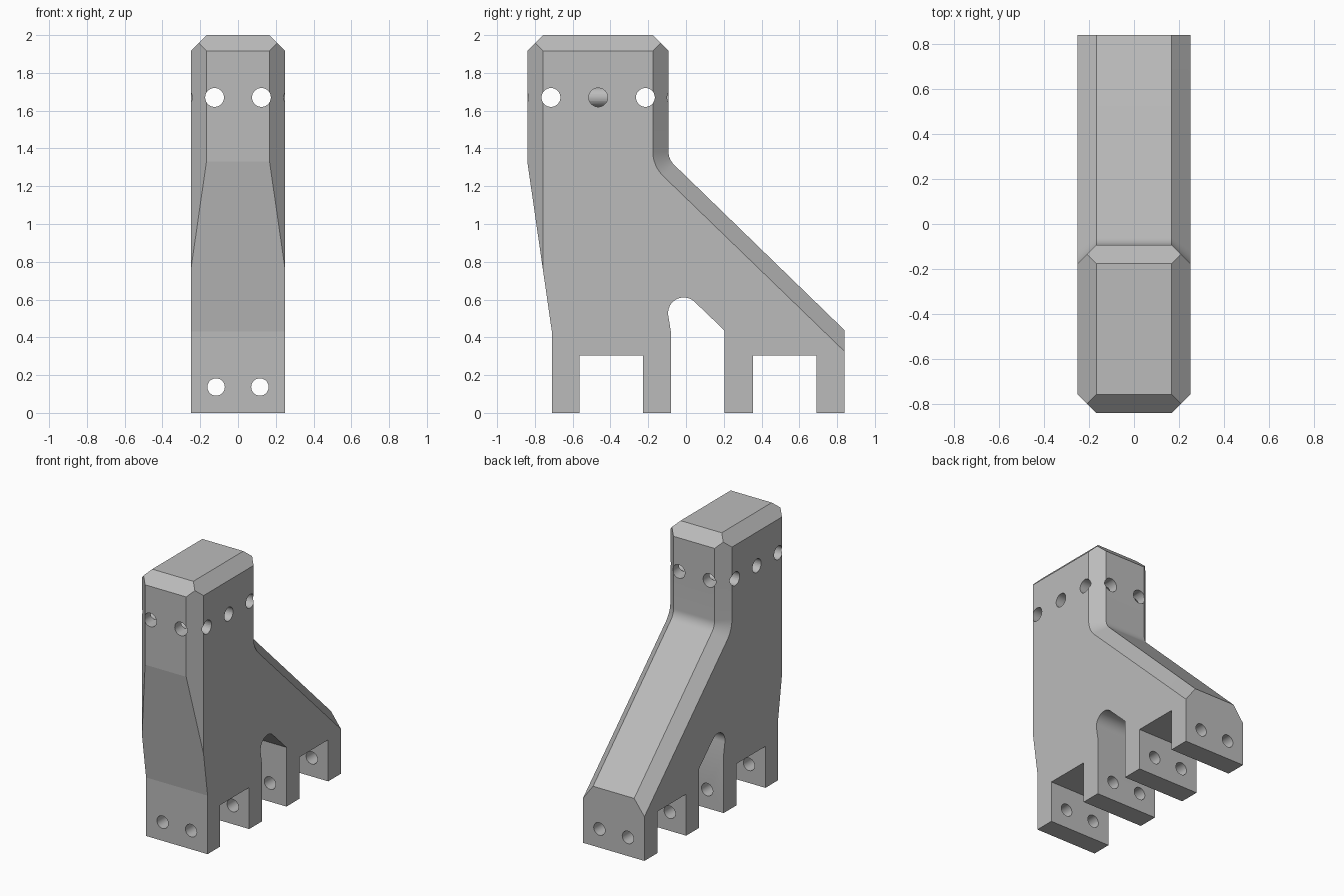
import bpy, bmesh, math
from mathutils import Matrix, Vector

old = bpy.data.objects.get("Cube")
if old:
    bpy.data.objects.remove(old)

HALF, CUT = 0.25, 0.083      # half width, chamfer size
FRONT, BACK, TOP = -0.84, -0.093, 2.0

grey = bpy.data.materials.new("light grey")
grey.use_nodes = True
colour = (0.5, 0.5, 0.5, 1)
grey.diffuse_color = colour
grey.node_tree.nodes["Principled BSDF"].inputs["Base Color"].default_value = colour


def arc(cy, cz, r, start, end, steps):
    angles = [math.radians(start + (end - start) * i / steps) for i in range(steps + 1)]
    return [(cy + r * math.cos(a), cz + r * math.sin(a)) for a in angles]


def side_profile(inset):
    """Side outline in y and z; the rear edge moves inwards by the inset."""
    rear = [(BACK - inset, TOP)]
    rear += arc(BACK + 0.1, 1.385, 0.1 + inset, 180, 226, 8)
    rear += [(0.84, 0.437 - inset * 1.35)]
    feet = [(0.84, 0), (0.69, 0), (0.69, 0.305), (0.355, 0.305), (0.355, 0),
            (0.205, 0), (0.205, 0.435)]
    arch = arc(-0.012, 0.528, 0.083, 46, 188, 16)
    front = [(-0.08, 0.43), (-0.08, 0), (-0.227, 0), (-0.227, 0.305),
             (-0.565, 0.305), (-0.565, 0), (-0.71, 0), (-0.71, 0.43),
             (FRONT, 1.33), (FRONT, TOP)]
    return rear + feet + arch + front


# Body: four cross-sections joined across the width
bm = bmesh.new()
sections = []
for x, inset in ((-HALF, CUT), (CUT - HALF, 0), (HALF - CUT, 0), (HALF, CUT)):
    sections.append([bm.verts.new((x, y, z)) for y, z in side_profile(inset)])
count = len(sections[0])
for a, b in zip(sections, sections[1:]):
    for i in range(count):
        j = (i + 1) % count
        bm.faces.new((a[i], a[j], b[j], b[i]))
bm.faces.new(sections[0])
bm.faces.new(sections[-1])
bmesh.ops.recalc_face_normals(bm, faces=bm.faces)

# Chamfers around the top and down the front corners
planes = [((s * HALF, 0, TOP - CUT), (s, 0, 1)) for s in (-1, 1)]
planes += [((0, FRONT, TOP - CUT), (0, -1, 1)), ((0, BACK, TOP - CUT), (0, 1, 1))]
planes += [((s * HALF, FRONT + CUT, 0), (s, -1, 0)) for s in (-1, 1)]
for point, normal in planes:
    cut = bmesh.ops.bisect_plane(bm, geom=bm.verts[:] + bm.edges[:] + bm.faces[:],
                                 plane_co=point, plane_no=Vector(normal).normalized(),
                                 clear_outer=True)
    rim = [e for e in cut["geom_cut"] if isinstance(e, bmesh.types.BMEdge) and e.is_boundary]
    bmesh.ops.contextual_create(bm, geom=rim)
bmesh.ops.recalc_face_normals(bm, faces=bm.faces)
bmesh.ops.dissolve_limit(bm, angle_limit=math.radians(0.5), verts=bm.verts, edges=bm.edges)

mesh = bpy.data.meshes.new("bracket_body")
bm.to_mesh(mesh)
bm.free()
mesh.materials.append(grey)
body = bpy.data.objects.new("bracket_body", mesh)
bpy.context.collection.objects.link(body)


def drill(name, centres, axis, radius):
    """Cut round holes right through the body along one axis."""
    turn = Matrix.Rotation(math.pi / 2, 4, "Y" if axis == "X" else "X")
    cutter_bm = bmesh.new()
    for centre in centres:
        bmesh.ops.create_cone(cutter_bm, cap_ends=True, segments=32, radius1=radius,
                              radius2=radius, depth=3, matrix=Matrix.Translation(centre) @ turn)
    cutter_mesh = bpy.data.meshes.new(name)
    cutter_bm.to_mesh(cutter_mesh)
    cutter_bm.free()
    cutter_mesh.materials.append(grey)
    cutter = bpy.data.objects.new(name, cutter_mesh)
    cutter.hide_render = True
    bpy.context.collection.objects.link(cutter)
    mod = body.modifiers.new(name, "BOOLEAN")
    mod.operation, mod.solver, mod.object = "DIFFERENCE", "EXACT", cutter
    bpy.ops.object.modifier_apply(modifier=name)
    bpy.data.objects.remove(cutter)


# Bolt holes: across the head, through the head, through all the feet
bpy.ops.object.select_all(action="DESELECT")
body.select_set(True)
bpy.context.view_layer.objects.active = body
drill("head_side_holes", [(0, y, 1.67) for y in (-0.715, -0.465, -0.215)], "X", 0.05)
drill("head_front_holes", [(s * 0.124, 0, 1.67) for s in (-1, 1)], "Y", 0.05)
drill("foot_holes", [(s * 0.116, 0, 0.137) for s in (-1, 1)], "Y", 0.046)

bpy.ops.object.shade_smooth_by_angle(angle=math.radians(20))
# Keep the gentle bends on the front crisp
for edge in body.data.edges:
    a, b = (body.data.vertices[i].co for i in edge.vertices)
    if abs(a.z - b.z) < 0.001 and abs(a.x - b.x) > 0.2 and a.y < -0.6:
        edge.use_edge_sharp = True
